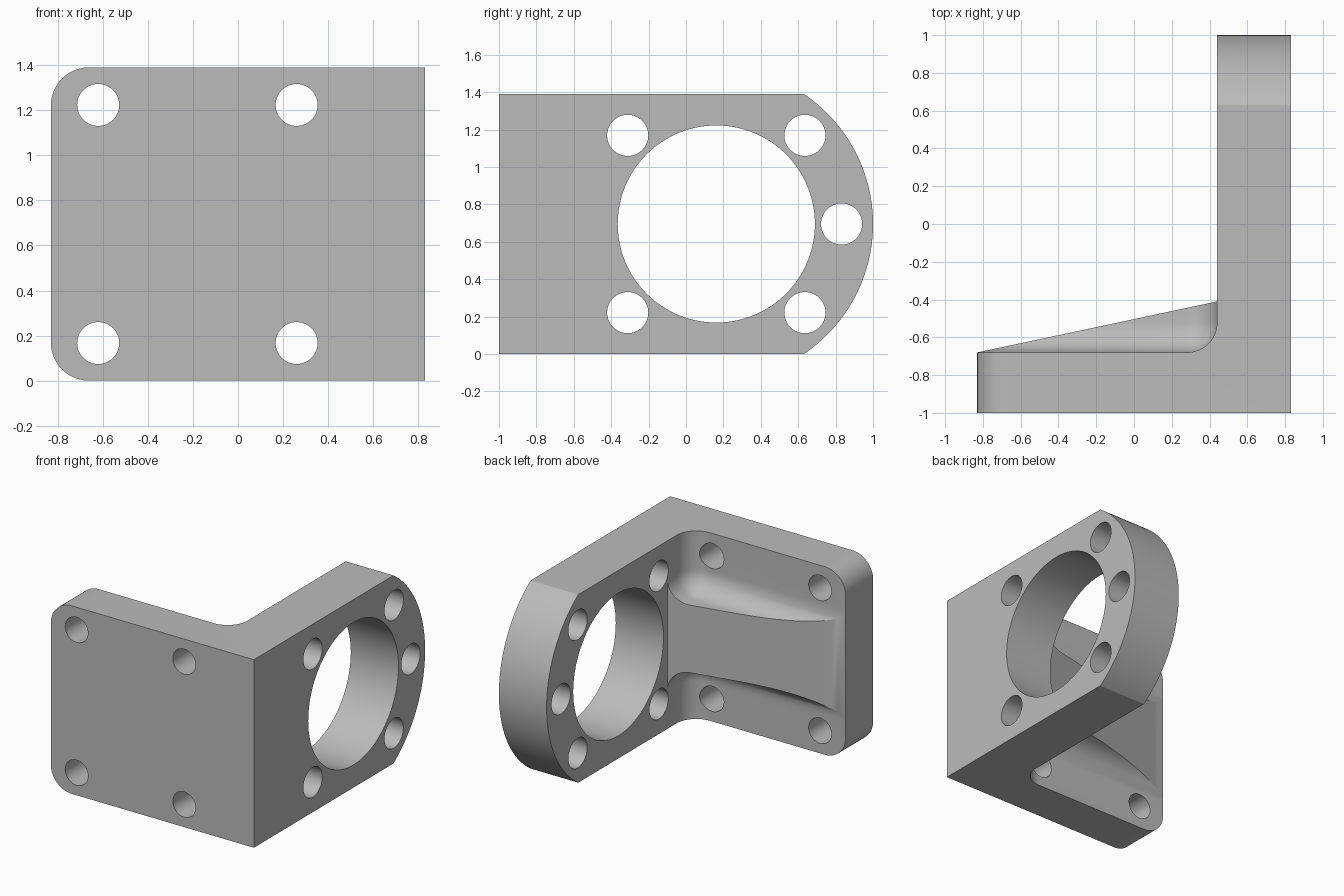
import bpy, bmesh, math
from mathutils import Matrix, Vector

cube = bpy.data.objects.get("Cube")
if cube:
    bpy.data.objects.remove(cube, do_unlink=True)

HEIGHT = 1.39
MID = HEIGHT / 2
INNER_X, PLATE_Y = 0.44, -0.68       # inner faces of the two plates
RIB_HALF, FILLET = 0.25, 0.16
BORE_Y = 0.162


def make_object(name, bm):
    bmesh.ops.recalc_face_normals(bm, faces=bm.faces[:])
    mesh = bpy.data.meshes.new(name)
    bm.to_mesh(mesh)
    bm.free()
    obj = bpy.data.objects.new(name, mesh)
    bpy.context.collection.objects.link(obj)
    return obj


def prism(points, offset):
    """Extrude a closed outline of 3D points."""
    bm = bmesh.new()
    face = bm.faces.new([bm.verts.new(p) for p in points])
    moved = bmesh.ops.extrude_face_region(bm, geom=[face])["geom"]
    verts = [v for v in moved if isinstance(v, bmesh.types.BMVert)]
    bmesh.ops.translate(bm, verts=verts, vec=Vector(offset))
    return bm


def cylinder(name, axis, centre, radius, depth, sides=64):
    bm = bmesh.new()
    turn = Matrix.Rotation(math.pi / 2, 4, "Y" if axis == "X" else "X")
    bmesh.ops.create_cone(bm, cap_ends=True, segments=sides, radius1=radius, radius2=radius,
                          depth=depth, matrix=Matrix.Translation(centre) @ turn)
    return make_object(name, bm)


def pocket(side):
    """Rounded block that carves the clearance beside the rib."""
    bm = bmesh.new()
    size = Vector((3, 3, 2))
    centre = Vector((INNER_X - size.x / 2, PLATE_Y + size.y / 2,
                     MID + side * (RIB_HALF + size.z / 2)))
    bmesh.ops.create_cube(bm, size=1, matrix=Matrix.Translation(centre) @ Matrix.Diagonal((*size, 1)))
    bmesh.ops.bevel(bm, geom=bm.edges[:], offset=FILLET, segments=12, profile=0.5, affect="EDGES")
    return make_object("pocket_cutter", bm)


# Angle bracket blank: both plates and the sloping rib in one outline
outline = [(-0.83, -1), (0.83, -1), (0.83, 1), (INNER_X, 1), (INNER_X, -0.41), (-0.83, PLATE_Y)]
bm = prism([(x, y, 0) for x, y in outline], (0, 0, HEIGHT))
end_edges = [e for e in bm.edges if all(v.co.x < -0.8 for v in e.verts)
             and abs(e.verts[0].co.z - e.verts[1].co.z) < 0.01]
bmesh.ops.bevel(bm, geom=end_edges, offset=0.17, segments=16, profile=0.5, affect="EDGES")
bracket = make_object("angle_bracket", bm)

# Rounded end of the bearing plate
arc = [math.radians(-74 + 148 * i / 80) for i in range(81)]
end_shape = [(-1.2, -0.2)] + [(BORE_Y + 0.838 * math.cos(a), MID + 0.838 * math.sin(a)) for a in arc]
end_shape.append((-1.2, HEIGHT + 0.2))
end_cutter = make_object("end_cutter", prism([(-1.2, y, z) for y, z in end_shape], (2.4, 0, 0)))

cutters = [(end_cutter, "INTERSECT")]
cutters += [(pocket(side), "DIFFERENCE") for side in (-1, 1)]

# Large bore and its ring of bolt holes
cutters.append((cylinder("bore_cutter", "X", (0.7, BORE_Y, MID), 0.527, 0.7, 128), "DIFFERENCE"))
for degrees in (-135, -45, 0, 45, 135):
    a = math.radians(degrees)
    spot = (0.7, BORE_Y + 0.67 * math.cos(a), MID + 0.67 * math.sin(a))
    cutters.append((cylinder("bolt_cutter", "X", spot, 0.11, 0.7), "DIFFERENCE"))

# Mounting holes through the front plate
for x in (-0.62, 0.26):
    for side in (-1, 1):
        spot = (x, -0.8, MID + side * 0.528)
        cutters.append((cylinder("mount_cutter", "Y", spot, 0.093, 0.8), "DIFFERENCE"))

bpy.context.view_layer.objects.active = bracket
for cutter, operation in cutters:
    cutter.hide_render = True
    mod = bracket.modifiers.new("cut", "BOOLEAN")
    mod.operation, mod.solver, mod.object = operation, "EXACT", cutter
    bpy.ops.object.modifier_apply(modifier=mod.name)
    bpy.data.objects.remove(cutter, do_unlink=True)

# Plain grey metal
grey = bpy.data.materials.new("plain_grey")
grey.use_nodes = True
colour = (0.5, 0.5, 0.5, 1)
grey.diffuse_color = colour
grey.node_tree.nodes["Principled BSDF"].inputs["Base Color"].default_value = colour
bracket.data.materials.clear()
bracket.data.materials.append(grey)
for poly in bracket.data.polygons:
    poly.material_index = 0

bpy.ops.object.select_all(action="DESELECT")
bracket.select_set(True)
bpy.ops.object.shade_smooth_by_angle(angle=math.radians(25))
